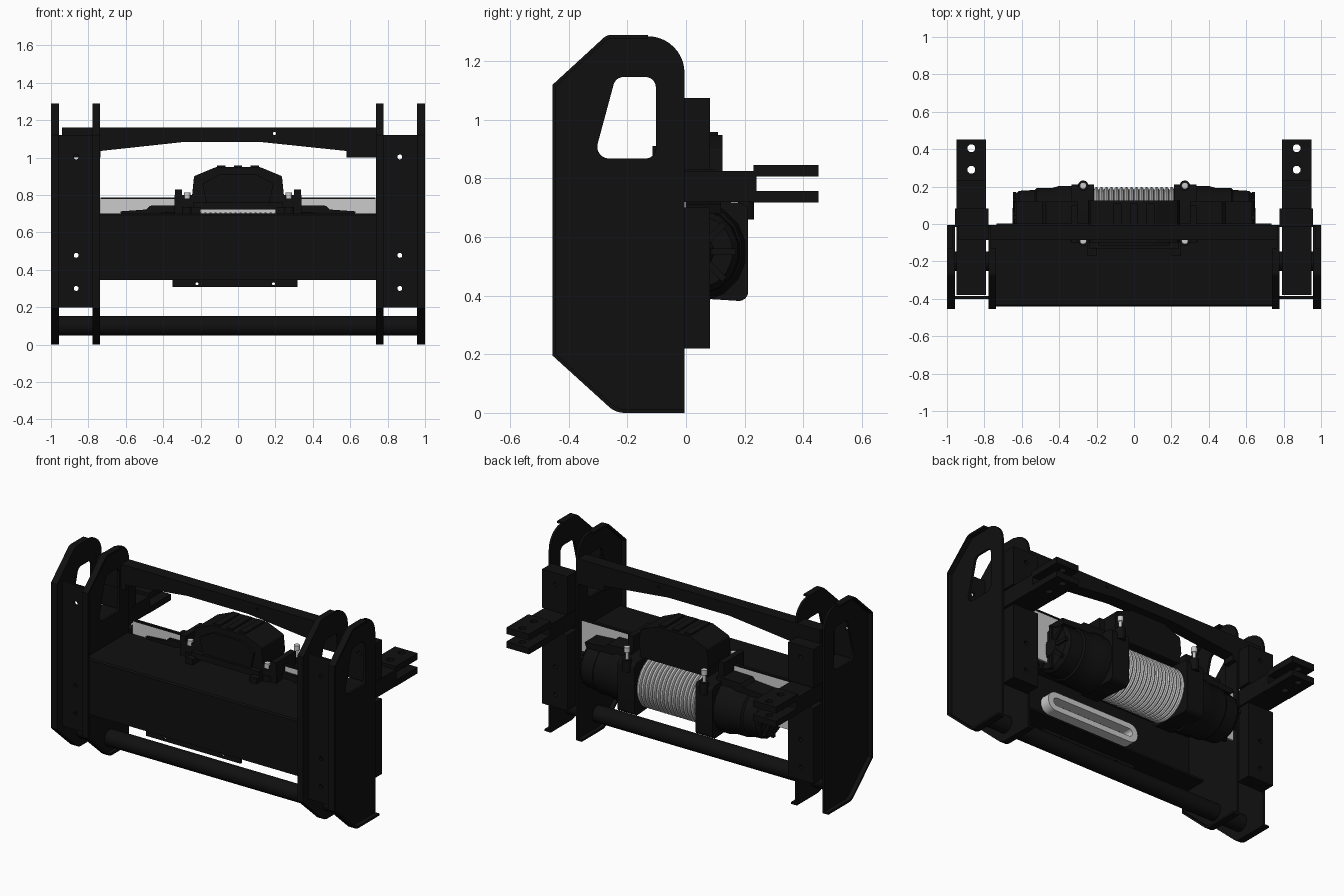
import bpy, bmesh, math
from mathutils import Vector

if "Cube" in bpy.data.objects:
    bpy.data.objects.remove(bpy.data.objects["Cube"])

black = bpy.data.materials.new("black_paint")
black.diffuse_color = (0.005, 0.005, 0.005, 1)
black.use_nodes = True
black.node_tree.nodes["Principled BSDF"].inputs["Base Color"].default_value = black.diffuse_color


def finish(name, bm, dark=True):
    bmesh.ops.remove_doubles(bm, verts=bm.verts, dist=1e-5)
    bmesh.ops.recalc_face_normals(bm, faces=bm.faces)
    me = bpy.data.meshes.new(name)
    bm.to_mesh(me)
    bm.free()
    if dark:
        me.materials.append(black)
    ob = bpy.data.objects.new(name, me)
    bpy.context.collection.objects.link(ob)
    bpy.ops.object.select_all(action='DESELECT')
    ob.select_set(True)
    bpy.context.view_layer.objects.active = ob
    bpy.ops.object.shade_smooth_by_angle(angle=math.radians(32))
    return ob


def rounded(pts, steps=8):
    """Polygon of (u, v, radius) turned into points with rounded corners."""
    out = []
    for i, (u, v, r) in enumerate(pts):
        p = Vector((u, v))
        if r == 0:
            out.append(p)
            continue
        a = (Vector(pts[i - 1][:2]) - p).normalized()
        b = (Vector(pts[(i + 1) % len(pts)][:2]) - p).normalized()
        half = a.angle(b) / 2
        c = p + (a + b).normalized() * (r / math.sin(half))
        s, e = p + a * (r / math.tan(half)) - c, p + b * (r / math.tan(half)) - c
        for k in range(steps + 1):
            t = s.lerp(e, k / steps)
            out.append(c + t.normalized() * r)
    return out


def circle(u, v, r, n=20):
    return [Vector((u + r * math.cos(2 * math.pi * k / n), v + r * math.sin(2 * math.pi * k / n))) for k in range(n)]


def plate(name, loops, axis, w0, w1, dark=True):
    """Filled outline (first loop) with holes (other loops), extruded along an axis."""
    cu = bpy.data.curves.new(name, 'CURVE')
    cu.dimensions, cu.fill_mode, cu.extrude = '2D', 'BOTH', abs(w1 - w0) / 2
    for loop in loops:
        sp = cu.splines.new('POLY')
        sp.points.add(len(loop) - 1)
        for q, p in zip(sp.points, loop):
            q.co = (p[0], p[1], 0, 1)
        sp.use_cyclic_u = True
    tmp = bpy.data.objects.new("tmp", cu)
    bpy.context.collection.objects.link(tmp)
    bpy.context.view_layer.update()
    me = bpy.data.meshes.new_from_object(tmp.evaluated_get(bpy.context.evaluated_depsgraph_get()))
    bm = bmesh.new()
    bm.from_mesh(me)
    bpy.data.objects.remove(tmp)
    bpy.data.meshes.remove(me)
    mid = (w0 + w1) / 2
    for v in bm.verts:
        u, t, w = v.co.x, v.co.y, v.co.z + mid
        v.co = {'x': (w, u, t), 'y': (u, w, t), 'z': (u, t, w)}[axis]
    return finish(name, bm, dark)


def rect(u0, u1, v0, v1, r=0):
    return rounded([(u0, v0, r), (u1, v0, r), (u1, v1, r), (u0, v1, r)])


def box(name, x0, x1, y0, y1, z0, z1, dark=True):
    x0, x1 = sorted((x0, x1))
    return plate(name, [rect(x0, x1, y0, y1)], 'z', z0, z1, dark)


def lathe(name, profile, centre, axis='x', n=32, dark=True):
    """Revolve (distance, radius) points about an axis, with capped ends."""
    bm = bmesh.new()
    rings = []
    for d, r in profile:
        ring = []
        for k in range(n):
            a = 2 * math.pi * (k + 0.5) / n
            c, s = r * math.cos(a), r * math.sin(a)
            ring.append(bm.verts.new(Vector(centre) + Vector((d, c, s) if axis == 'x' else (c, s, d))))
        rings.append(ring)
    for a, b in zip(rings, rings[1:]):
        for k in range(n):
            bm.faces.new((a[k], a[(k + 1) % n], b[(k + 1) % n], b[k]))
    bm.faces.new(rings[0])
    bm.faces.new(rings[-1])
    return finish(name, bm, dark)


# Side tower plates with window and a folded rim
side = rounded([(-.13, 1.29, 0), (-.27, 1.29, .04), (-.455, 1.12, 0), (-.455, .195, 0), (-.24, 0, .08), (-.005, 0, 0)])
arc = [Vector((-.13 + .125 * math.sin(t * math.pi / 20), 1.16 + .125 * math.cos(t * math.pi / 20))) for t in range(10, -1, -1)]
window = rounded([(-.315, .868, .04), (-.103, .868, .035), (-.103, 1.146, .035), (-.24, 1.146, .035)])


def offset(path, d):
    out = []
    for i, p in enumerate(path):
        ts = [(path[j + 1] - path[j]).normalized() for j in (i - 1, i) if 0 <= j < len(path) - 1]
        t = sum(ts, Vector((0, 0))).normalized()
        out.append(p + Vector((-t.y, t.x)) * d)
    return out


rim = side + offset(side, .013)[::-1]
for s in (-1, 1):
    for part, web, edge in (("outer", .957, 1.0), ("inner", .778, .738)):
        sign = 1 if edge > web else -1
        a, b = sorted((s * web, s * (web + sign * .014)))
        plate(part + "_side_plate", [side + arc, window], 'x', a, b)
        a, b = sorted((s * web, s * edge))
        plate(part + "_side_rim", [rim], 'x', a, b)

    # Tower front cover and rear mounting blocks, with bolt holes
    lo, hi = sorted((s * .778, s * .957))
    holes = [circle(s * .865, z, .013) for z in (.3, .477, 1.003)]
    plate("tower_front_cover", [rect(lo, hi, .197, 1.12)] + holes, 'y', -.40, -.385)
    plate("lower_rear_block", [rect(lo, hi, .22, .70)] + holes[:2], 'y', -.015, .082)
    plate("upper_rear_block", [rect(lo, hi, .83, 1.075)] + holes[2:], 'y', -.015, .082)

    # Rear mounting arm with forked end
    box("arm_tube", s * .79, s * .95, -.38, .24, .72, .825)
    pins = [circle(s * .87, y, .021) for y in (.29, .405)]
    tongue = rect(*sorted((s * .79, s * .95)), .23, .452)
    for z0, z1 in ((.718, .757), (.806, .846)):
        plate("arm_fork_plate", [tongue] + pins, 'z', z0, z1)

# Main cross body: open channel with a grey rear panel
channel = [(-.44, .345), (-.427, .345), (-.427, .687), (-.02, .687), (-.02, .70), (-.432, .70), (-.44, .692)]
plate("cross_body", [channel], 'x', -.778, .778)
box("cross_body_bottom_lip", -.77, .77, -.43, -.30, .345, .357)
box("rear_panel", -.735, .735, -.012, 0, .47, .778, False)
box("rear_panel_lip", -.735, .735, -.014, .004, .777, .787)
tab = rect(-.35, .318, .308, .365)
plate("lower_tab", [tab, circle(-.22, .325, .008), circle(.19, .325, .008)], 'y', -.427, -.414)
plate("rope_slot_frame", [rect(-.33, .33, .45, .57, .058), rect(-.29, .29, .485, .535, .024)], 'y', -.426, -.36, False)

# Bottom tube and arched top beam
lathe("bottom_tube", [(-.957, .052), (.957, .052)], (0, -.2, .1))
beam = [(-.735, 1.035), (-.3, 1.082), (.13, 1.082), (.58, 1.035), (.58, 1.0), (.775, 1.0), (.775, 1.16),
        (-.94, 1.16), (-.94, 1.0), (-.735, 1.0)]
plate("top_beam", [beam, circle(.195, 1.128, .009)], 'y', -.085, -.005)

# Winch drum with wound rope
WY, WZ = .035, .55
rope = [(-.215, .12)]
for i in range(16):
    x = -.215 + i * .43 / 16
    rope += [(x + .43 / 16 * f, .148 + .016 * h) for f, h in ((.02, 0), (.2, .7), (.5, 1), (.8, .7), (.98, 0))]
rope.append((.215, .12))
lathe("rope_drum", rope, (0, WY, WZ), n=40, dark=False)

for s in (-1, 1):
    # Winch end housings: square flange, stepped drive body, ribs and cap
    flange = rounded([(-.10, .40, .05), (.212, .38, .03), (.212, .715, .03), (-.10, .735, .02)], 4)
    plate("drum_flange", [flange], 'x', *sorted((s * .215, s * .335)))
    prof = [(.33, .172), (.40, .172), (.44, .16), (.52, .16), (.53, .15), (.615, .145), (.638, .125), (.638, .06), (.65, .05)]
    lathe("drive_housing", [(s * d, r) for d, r in prof], (0, WY, WZ), n=16)
    for k in range(8):
        a = k * math.pi / 4
        d, t = Vector((math.cos(a), math.sin(a))), Vector((-math.sin(a), math.cos(a))) * .011
        c = Vector((WY, WZ))
        rib = [c + d * .05 - t, c + d * .135 - t, c + d * .135 + t, c + d * .05 + t]
        plate("housing_rib", [rib], 'x', *sorted((s * .63, s * .648)))
    shoulder = [(s * .30, .68), (s * .62, .68), (s * .63, .712), (s * .49, .722), (s * .47, .742), (s * .30, .745)]
    plate("housing_shoulder", [shoulder], 'y', -.03, .12)

    # Upright brackets and grey bolts
    box("control_bracket", s * .225, s * .34, -.10, -.085, .70, .80)
    box("control_bracket_side", s * .30, s * .338, -.10, .10, .735, .83)
    box("bracket_foot", s * .20, s * .25, -.17, -.08, .70, .735)
    for y in (-.09, .205):
        lathe("bracket_boss", [(.66, .028), (.735, .028)], (s * .272, y, 0), 'z', 16)
        lathe("mount_bolt", [(.70, .010), (.78, .010), (.78, .018), (.812, .018)], (s * .272, y, 0), 'z', 16, False)

# Control box on top of the winch
hump = [(-.22, .73), (.22, .73), (.245, .80), (.235, .90), (.12, .948), (-.12, .948), (-.235, .90), (-.245, .80)]
ob = plate("control_box", [rounded([(u, v, .012) for u, v in hump], 3)], 'y', -.10, .125)
bv = ob.modifiers.new("edge", 'BEVEL')
bv.width, bv.segments, bv.limit_method, bv.angle_limit = .01, 2, 'ANGLE', math.radians(60)
plate("control_box_face", [[(-.17, .76), (.17, .76), (.19, .86), (.10, .91), (-.10, .91), (-.19, .86)]], 'y', -.115, -.09)
for x in (-.09, 0, .09):
    box("control_box_top_rib", x - .022, x + .022, -.085, .11, .94, .958)
box("control_box_base", -.24, .24, -.13, .12, .722, .76)
